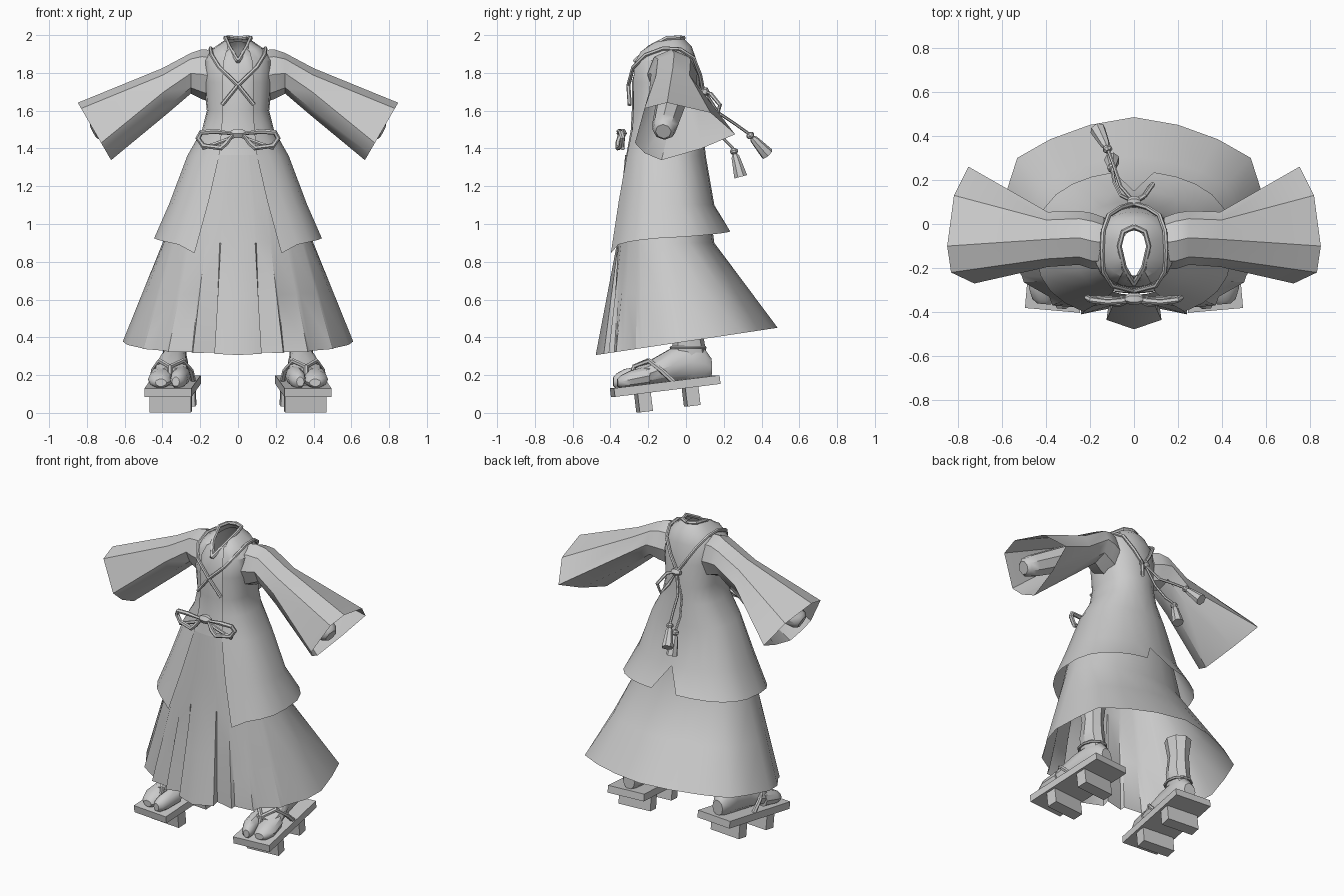
import bpy, bmesh
from math import sin, cos, pi, asin, atan2, radians
from mathutils import Vector, Matrix

if "Cube" in bpy.data.objects:
    bpy.data.objects.remove(bpy.data.objects["Cube"])


def finish(ob, mirror):
    if mirror:
        m = ob.modifiers.new("mirror", 'MIRROR')
        m.merge_threshold = 0.0005
    return ob


def loft(name, rings, closed=True, cap=False, mirror=False, mat=None):
    """Skin a list of equal-length point rings."""
    bm = bmesh.new()
    vs = [[bm.verts.new((mat @ Vector(p)) if mat else p) for p in r] for r in rings]
    n = len(rings[0])
    for a, b in zip(vs, vs[1:]):
        for i in range(n if closed else n - 1):
            j = (i + 1) % n
            bm.faces.new((a[i], a[j], b[j], b[i]))
    if cap:
        bm.faces.new(vs[0])
        bm.faces.new(vs[-1])
    bmesh.ops.recalc_face_normals(bm, faces=bm.faces)
    me = bpy.data.meshes.new(name)
    bm.to_mesh(me)
    bm.free()
    ob = bpy.data.objects.new(name, me)
    bpy.context.collection.objects.link(ob)
    return finish(ob, mirror)


def tube(name, pts, r, cyclic=False, mirror=False, mat=None):
    """Thin cord along a polyline."""
    cu = bpy.data.curves.new(name, 'CURVE')
    cu.dimensions = '3D'
    cu.bevel_depth = r
    cu.bevel_resolution = 1
    cu.use_fill_caps = True
    sp = cu.splines.new('POLY')
    sp.points.add(len(pts) - 1)
    for p, q in zip(sp.points, pts):
        p.co = (*((mat @ Vector(q)) if mat else q), 1)
    sp.use_cyclic_u = cyclic
    tmp = bpy.data.objects.new(name + "_path", cu)
    bpy.context.collection.objects.link(tmp)
    dg = bpy.context.evaluated_depsgraph_get()
    me = bpy.data.meshes.new_from_object(tmp.evaluated_get(dg))
    bpy.data.objects.remove(tmp)
    ob = bpy.data.objects.new(name, me)
    bpy.context.collection.objects.link(ob)
    return finish(ob, mirror)


def turned(name, a, b, profile, sides=8, mirror=False):
    """Revolve (fraction, radius) pairs around the axis a-b."""
    a, b = Vector(a), Vector(b)
    q = (b - a).to_track_quat('Z', 'Y')
    rings = [[a.lerp(b, t) + q @ Vector((r * cos(2 * pi * k / sides), r * sin(2 * pi * k / sides), 0))
              for k in range(sides)] for t, r in profile]
    return loft(name, rings, cap=True, mirror=mirror)


def box(name, c, s, mat, mirror=True):
    r = [[(c[0] + sx * s[0] / 2, c[1] + sy * s[1] / 2, c[2] + sz * s[2] / 2)
          for sx, sy in ((-1, -1), (1, -1), (1, 1), (-1, 1))] for sz in (-1, 1)]
    return loft(name, r, cap=True, mirror=mirror, mat=mat)


def half_row(zf, zb, hx, yf, yb, xf=0, xb=0, n=10):
    """Half of a flattened oval from front centre to back centre."""
    a0, a1 = asin(xf / hx), pi - asin(xb / hx)
    cy, ry = (yf + yb) / 2, (yb - yf) / 2
    out = []
    for i in range(n + 1):
        t = i / n
        a = a0 + (a1 - a0) * t
        c = cos(a)
        c = abs(c) ** 0.75 * (1 if c > 0 else -1)
        x = 0 if (i == 0 and xf == 0) or (i == n and xb == 0) else hx * sin(a)
        out.append((x, cy - ry * c, zf + (zb - zf) * t ** 0.4))
    return out


# Coat: open down the front, slit at the back hem
coat = [(1.93, 1.99, .07, -.20, -.02, .035, 0), (1.915, 1.94, .13, -.25, .03, .06, 0),
        (1.86, 1.87, .18, -.28, .055, .075, 0), (1.75, 1.75, .18, -.295, .075, .08, 0),
        (1.6, 1.6, .165, -.295, .085, .08, 0), (1.5, 1.5, .19, -.30, .09, .085, 0),
        (1.36, 1.36, .27, -.325, .105, .10, 0), (1.12, 1.10, .365, -.375, .15, .155, 0),
        (.845, .96, .445, -.435, .24, .23, .09)]
loft("coat", [half_row(*r) for r in coat], closed=False, mirror=True)

# Inner robe showing in the coat opening
inner = [(1.88, 1.97, .06, -.235, -.03), (1.85, 1.92, .115, -.26, .02)]
inner += [(r[0], r[1], r[2] - .012, r[3] + .008, r[4] - .012) for r in coat[3:7]]
loft("inner_robe", [half_row(*r) for r in inner], closed=False, mirror=True)

# Pleated skirt
hem = [(0, -.478), (.125, -.435), (.118, -.385), (.24, -.41), (.243, -.38), (.37, -.37),
       (.385, -.33), (.50, -.265), (.51, -.235), (.585, -.12), (.61, 0), (.575, .16), (.53, .30),
       (.38, .385), (.2, .45), (0, .485)]


def skirt_row(z, hx, yf, yb):
    cy, ry = (yf + yb) / 2, (yb - yf) / 2
    out = []
    for x, y in hem:
        a = atan2(x / .61, -(y + .03) / .46)
        c = cos(a)
        c = abs(c) ** 0.85 * (1 if c > 0 else -1)
        out.append((hx * sin(a) if x else 0, cy - ry * c, z))
    return out


hem_row = [(x, y, .378 + .15 * y) for x, y in hem]
mid_row = skirt_row(.9, .40, -.365, .15)
low_row = [Vector(a).lerp(Vector(b), .47) for a, b in zip(mid_row, hem_row)]
loft("pleated_skirt", [skirt_row(1.365, .24, -.322, .085), skirt_row(1.12, .345, -.345, .12),
                       mid_row, low_row, hem_row], closed=False, mirror=True)

# Sleeves: (top x, top z, bottom x, bottom z, front y, back y) sections
rings = []
for tx, tz, bx, bz, yf, yb in [(.14, 1.92, .13, 1.64, -.20, .03), (.19, 1.925, .19, 1.66, -.205, .05),
                               (.25, 1.905, .25, 1.69, -.185, .06), (.40, 1.825, .385, 1.575, -.195, .055)]:
    ring = []
    for k in range(8):
        c, s = cos(k * pi / 4), sin(k * pi / 4)
        ring.append(((tx + bx) / 2 + c * (tx - bx) / 2, (yf + yb) / 2 + s * (yb - yf) / 2,
                     (tz + bz) / 2 + c * (tz - bz) / 2))
    rings.append(ring)
cuff = [(-.10, 1), (.13, .65), (.26, -.1), (.08, -.6), (-.13, -1), (-.22, -.75), (-.27, -.4), (-.22, .8)]
rings.append([(.76 + .088 * t, y, 1.49 + .152 * t) for y, t in cuff])
loft("sleeve", rings, mirror=True)
turned("arm", (.42, -.07, 1.67), (.765, -.12, 1.49), [(0, .085), (.8, .07), (.95, .06), (1, .042)], mirror=True)

# Neckband and shoulder cords crossing on the chest
tube("neckband", [(0, -.012, 1.985), (.05, -.035, 1.987), (.067, -.1, 1.985), (.045, -.195, 1.935),
                  (0, -.272, 1.86)], .012, mirror=True)
tube("shoulder_cord", [(0, .092, 1.70), (.06, .075, 1.79), (.115, .04, 1.88), (.14, -.03, 1.925),
                       (.145, -.12, 1.93), (.14, -.215, 1.895), (.10, -.28, 1.83), (0, -.305, 1.735),
                       (-.085, -.298, 1.63)], .011, mirror=True)

# Back knot with a loop and two tassels
turned("back_knot", (-.03, .1, 1.7), (.03, .1, 1.7), [(0, .014), (.3, .026), (.7, .026), (1, .014)], 6)
tube("back_loop", [(0, .1, 1.70), (.05, .13, 1.69), (.085, .18, 1.63), (.07, .165, 1.57),
                   (.04, .12, 1.62)], .011, cyclic=True)
tassels = [([(0, .1, 1.70), (-.06, .13, 1.56), (-.09, .19, 1.46), (-.10, .25, 1.40)], (-.10, .29, 1.25)),
           ([(0, .1, 1.70), (-.06, .17, 1.59), (-.09, .26, 1.53), (-.115, .33, 1.48)], (-.165, .43, 1.37))]
for path, tip in tassels:
    tube("tassel_cord", path, .008)
    turned("tassel", path[-1], tip, [(0, .012), (.07, .022), (.14, .022), (.2, .013), (.3, .022), (1, .036)], 7)

# Front bow
turned("bow_knot", (-.04, -.34, 1.48), (.04, -.34, 1.48), [(0, .014), (.3, .028), (.7, .028), (1, .014)], 6)
tube("bow_loop", [(.025, -.345, 1.477), (.12, -.355, 1.49), (.195, -.345, 1.485), (.212, -.335, 1.455),
                  (.185, -.34, 1.415), (.09, -.36, 1.402), (.06, -.36, 1.43)], .014, cyclic=True, mirror=True)
tube("bow_tail", [(.02, -.335, 1.465), (.075, -.34, 1.44), (.19, -.335, 1.40)], .011, mirror=True)

# Feet, legs and raised wooden sandals, built in a turned-out foot frame
F = Matrix.Translation((.345, -.1, 0)) @ Matrix.Rotation(radians(5), 4, 'Z') @ Matrix.Translation((0, .1, 0))
B = F @ Matrix.Translation((0, -.11, .142)) @ Matrix.Rotation(radians(7), 4, 'X')
box("sandal_board", (0, 0, 0), (.25, .565, .046), B)
box("sandal_front_tooth", (0, -.125, -.071), (.22, .07, .1), B)
box("sandal_rear_tooth", (0, .13, -.071), (.22, .07, .1), B)


def foot_part(name, rows):
    """Rows are (x, y, bottom, top, half width)."""
    loft(name, [[(x + w * cos(k * pi / 5), y, (lo + hi) / 2 + (hi - lo) / 2 * sin(k * pi / 5))
                 for k in range(10)] for x, y, lo, hi, w in rows], cap=True, mirror=True, mat=F)


foot_part("foot", [(0, -.27, .14, .24, .09), (0, -.2, .145, .275, .10), (0, -.08, .155, .345, .08),
                   (0, .03, .165, .37, .07), (0, .1, .175, .34, .06), (0, .135, .19, .29, .04)])
foot_part("big_toe", [(-.055, -.22, .14, .25, .05), (-.052, -.32, .13, .235, .046),
                      (-.045, -.365, .13, .21, .035), (-.04, -.382, .14, .19, .02)])
foot_part("small_toes", [(.042, -.2, .14, .255, .065), (.05, -.3, .13, .225, .065),
                         (.045, -.35, .13, .20, .05), (.04, -.368, .14, .18, .03)])
loft("leg", [[(rx * cos(k * pi / 4), y + ry * sin(k * pi / 4), z) for k in range(8)]
             for z, y, rx, ry in [(.25, .04, .06, .085), (.35, .015, .064, .088), (.42, .01, .07, .08),
                                  (.52, .015, .062, .068), (.64, .01, .08, .085)]], cap=True, mirror=True, mat=F)
for s in (-1, 1):
    tube("sandal_strap", [(0, -.29, .17), (0, -.275, .245), (s * .06, -.2, .275), (s * .1, -.14, .225),
                          (s * .108, -.07, .16)], .014, mirror=True, mat=F)
tube("ankle_band", [(.074 * cos(k * pi / 5), .012 + .092 * sin(k * pi / 5), .345) for k in range(10)],
     .009, cyclic=True, mirror=True, mat=F)

# Smooth cloth, keep sharp edges
bpy.ops.object.select_all(action='SELECT')
bpy.context.view_layer.objects.active = bpy.data.objects["coat"]
bpy.ops.object.shade_smooth_by_angle(angle=radians(35))
